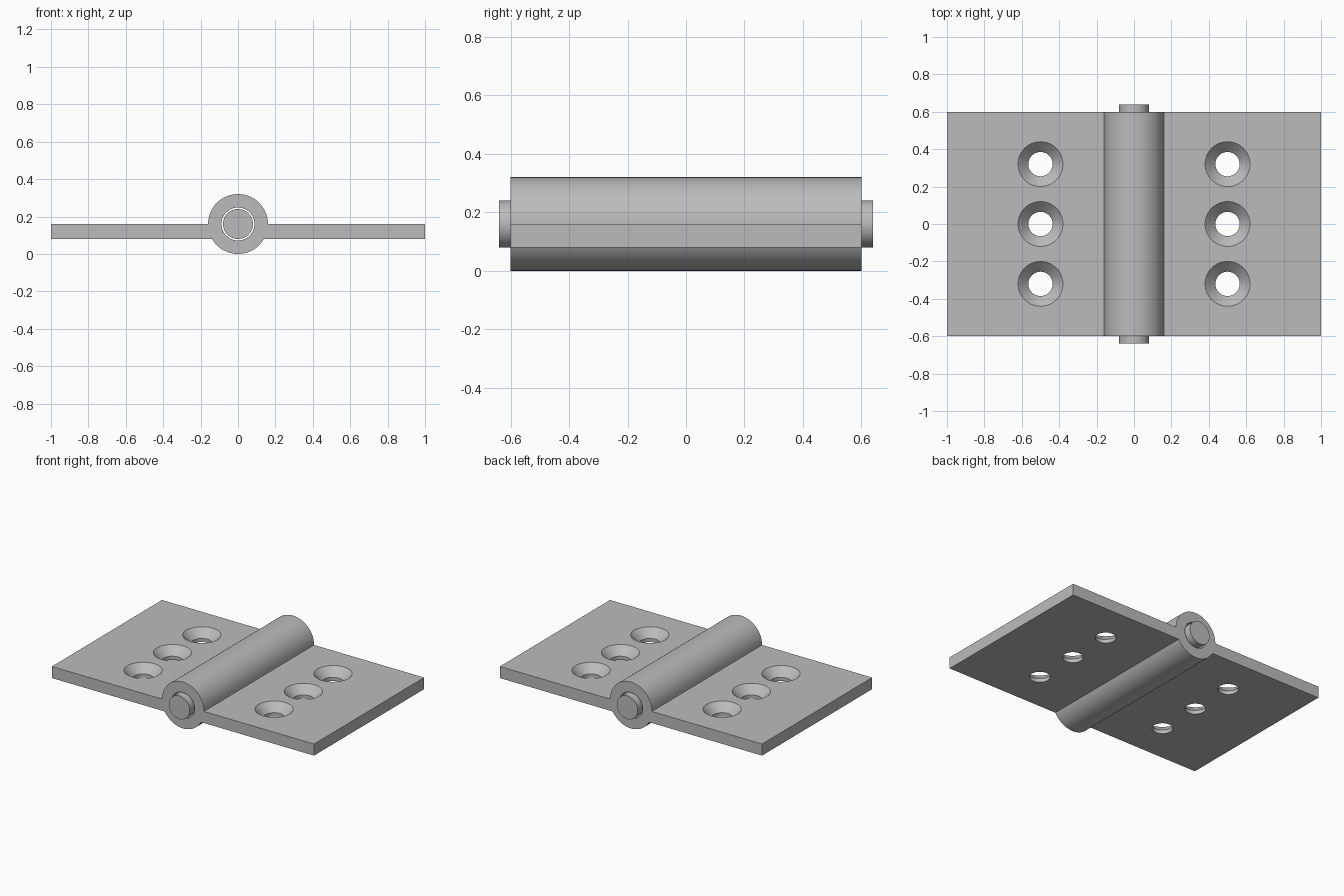
import bpy, bmesh
from math import cos, sin, pi, radians

if "Cube" in bpy.data.objects:
    bpy.data.objects.remove(bpy.data.objects["Cube"])

AXIS_Z = 0.16        # height of the hinge axis
BARREL_R = 0.16
BORE_R = 0.088
PIN_R = 0.08
HALF_LEN = 0.6
PLATE_LOW, PLATE_TOP = 0.08, 0.16

steel = bpy.data.materials.new("grey steel")
grey = (0.5, 0.5, 0.5, 1)
steel.use_nodes = True
steel.diffuse_color = grey
steel.node_tree.nodes["Principled BSDF"].inputs["Base Color"].default_value = grey


def make_object(name, bm):
    bmesh.ops.recalc_face_normals(bm, faces=bm.faces)
    mesh = bpy.data.meshes.new(name)
    bm.to_mesh(mesh)
    bm.free()
    mesh.materials.append(steel)
    obj = bpy.data.objects.new(name, mesh)
    bpy.context.collection.objects.link(obj)
    return obj


def extrude_along_y(name, outline, half):
    """Prism from an (x, z) outline, centred on y = 0."""
    bm = bmesh.new()
    face = bm.faces.new([bm.verts.new((x, -half, z)) for x, z in outline])
    top = bmesh.ops.extrude_face_region(bm, geom=[face])["geom"]
    verts = [v for v in top if isinstance(v, bmesh.types.BMVert)]
    bmesh.ops.translate(bm, verts=verts, vec=(0, 2 * half, 0))
    return make_object(name, bm)


def arc(radius, start, end, steps):
    angles = [radians(start + (end - start) * i / steps) for i in range(steps + 1)]
    return [(radius * cos(a), AXIS_Z + radius * sin(a)) for a in angles]


def screw_cutter(name, x, y, profile, sides=48):
    """Solid of revolution about a vertical axis from (radius, z) pairs."""
    bm = bmesh.new()
    rings = [[bm.verts.new((x + r * cos(2 * pi * i / sides),
                            y + r * sin(2 * pi * i / sides), z))
              for i in range(sides)] for r, z in profile]
    for low, high in zip(rings, rings[1:]):
        for i in range(sides):
            j = (i + 1) % sides
            bm.faces.new((low[i], low[j], high[j], high[i]))
    bm.faces.new(rings[0])
    bm.faces.new(rings[-1])
    return make_object(name, bm)


def shade(obj):
    bpy.ops.object.select_all(action='DESELECT')
    obj.select_set(True)
    bpy.context.view_layer.objects.active = obj
    bpy.ops.object.shade_smooth_by_angle(angle=radians(28))


# Both leaves and the barrel share one cross-section
outline = ([(1, PLATE_TOP)] + arc(BARREL_R, 0, 180, 36)
           + [(-1, PLATE_TOP), (-1, PLATE_LOW)]
           + arc(BARREL_R, 210, 330, 24) + [(1, PLATE_LOW)])
body = extrude_along_y("hinge_leaves_and_barrel", outline, HALF_LEN)

# Bore through the barrel and countersunk screw holes
cutters = [extrude_along_y("bore_cutter", arc(BORE_R, 0, 360, 64)[:-1], 0.8)]
countersink = [(0.065, 0.05), (0.065, 0.105), (0.14, 0.18)]
for x in (-0.5, 0.5):
    for y in (-0.32, 0, 0.32):
        cutters.append(screw_cutter("screw_hole_cutter", x, y, countersink))

bpy.context.view_layer.objects.active = body
for cutter in cutters:
    cutter.hide_render = True
    mod = body.modifiers.new("cut", 'BOOLEAN')
    mod.operation = 'DIFFERENCE'
    mod.solver = 'EXACT'
    mod.object = cutter
    bpy.ops.object.modifier_apply(modifier=mod.name)
    bpy.data.objects.remove(cutter)
shade(body)

# Pin running through the barrel
pin = extrude_along_y("hinge_pin", arc(PIN_R, 0, 360, 64)[:-1], 0.64)
shade(pin)
